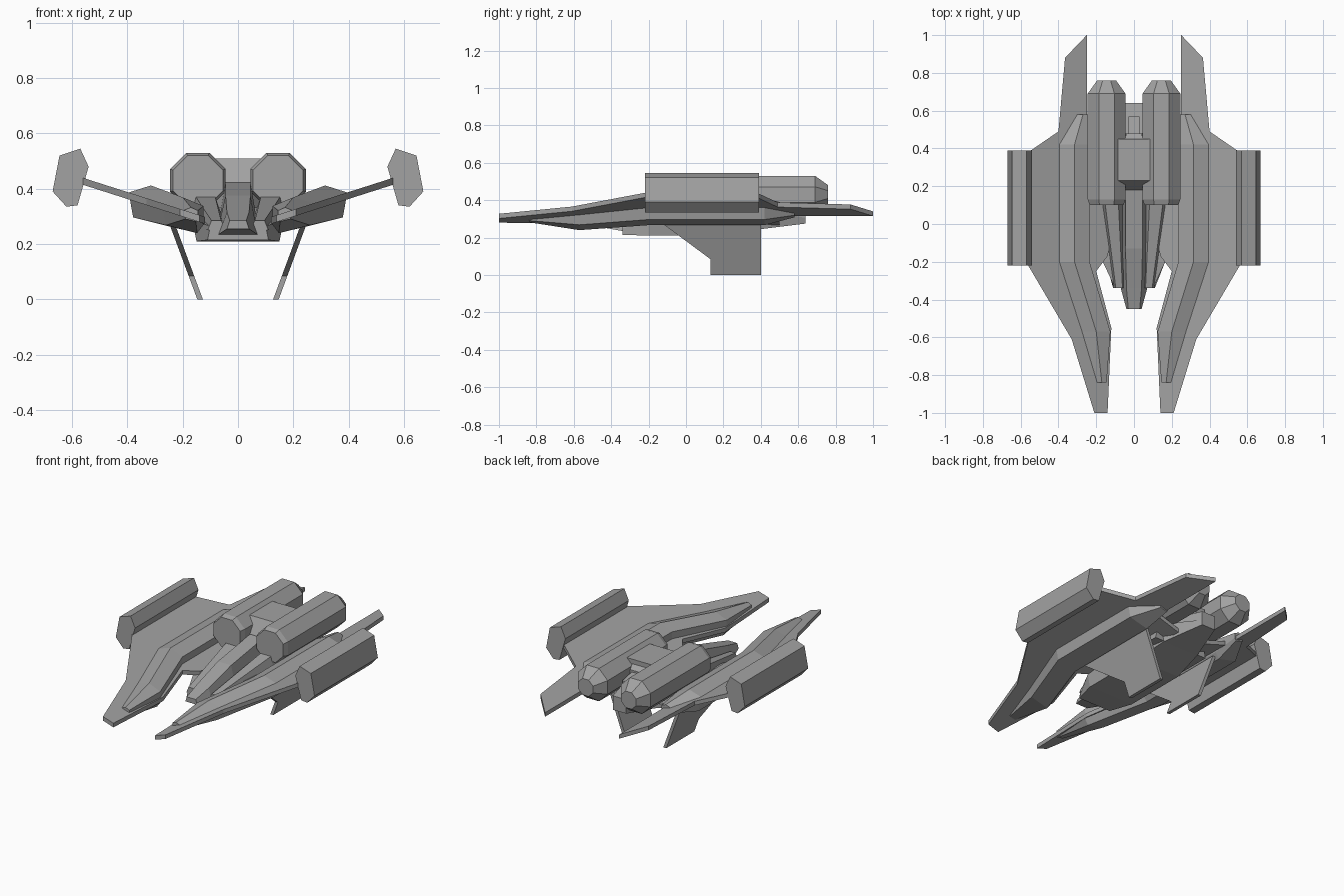
import bpy
import bmesh
from math import cos, sin, pi

default_cube = bpy.data.objects.get("Cube")
if default_cube:
    bpy.data.objects.remove(default_cube, do_unlink=True)

# One flat grey for the whole craft
grey = (.36, .36, .36, 1)
hull_grey = bpy.data.materials.new("hull grey")
hull_grey.use_nodes = True
hull_grey.diffuse_color = grey
shader = hull_grey.node_tree.nodes["Principled BSDF"]
shader.inputs["Base Color"].default_value = grey


def skin(name, rings, mirrored):
    """Join matching rings of points into a closed, flat faced part."""
    bm = bmesh.new()
    loops = [[bm.verts.new(point) for point in ring] for ring in rings]
    for near, far in zip(loops, loops[1:]):
        for i in range(len(near)):
            bm.faces.new((near[i - 1], near[i], far[i], far[i - 1]))
    bm.faces.new(loops[0])
    bm.faces.new(loops[-1])
    bmesh.ops.recalc_face_normals(bm, faces=bm.faces)
    mesh = bpy.data.meshes.new(name)
    bm.to_mesh(mesh)
    bm.free()
    mesh.materials.append(hull_grey)
    part = bpy.data.objects.new(name, mesh)
    bpy.context.collection.objects.link(part)
    if mirrored:
        modifier = part.modifiers.new("Mirror", "MIRROR")
        modifier.use_mirror_merge = False


def wing_height(x):
    """Height of the tilted upper wing surface."""
    return .26 + x * .32


def octagon(y, radius):
    """Engine cross-section, flat side up; radius reaches the flats."""
    corners = [pi / 8 + k * pi / 4 for k in range(8)]
    reach = radius / cos(pi / 8)
    return [(.145 + reach * cos(a), y, .43 + reach * sin(a)) for a in corners]


def hull_section(y, centre, width, depth):
    """Six sided cross-section that follows the wing tilt."""
    shape = [(-1, -.4), (-1, .5), (0, .6), (1, 0), (.8, -1), (-.7, -.9)]
    xs = [centre + u * width for u, v in shape]
    return [(x, y, wing_height(x) + v * depth) for x, (u, v) in zip(xs, shape)]


def intake_section(y, width, top):
    """Cross-section with a sloping outer cheek and a flat roof."""
    floor, inner = .25, .04
    return [(inner, y, floor), (inner + width, y, floor),
            (inner + width * .8, y, top), (inner + width * .3, y, top)]


def trapezoid(y, low, high, bottom, top):
    """Symmetrical cross-section from lower and upper half widths."""
    return [(-low, y, bottom), (low, y, bottom), (high, y, top), (-high, y, top)]


def central_part(name, stations):
    skin(name, [trapezoid(*station) for station in stations], False)


def paired_part(name, section, stations):
    skin(name, [section(*station) for station in stations], True)


# Swept wings with forward prongs and rear strakes
wing_outline = [(.14, -1), (.21, -1), (.33, -.61), (.56, -.22), (.56, .38),
                (.4, .49), (.365, .88), (.25, 1), (.25, .5), (.1, .5),
                (.1, 0), (.14, -.17), (.2, -.25), (.12, -.55)]


def wing_layer(drop):
    return [(x, y, wing_height(x) - drop) for x, y in wing_outline]


paired_part("wing", wing_layer, [(0,), (.025,)])

# Long pods on the wing tips
pod_profile = [(.57, .545), (.645, .52), (.67, .39), (.62, .335), (.58, .34), (.54, .48)]


def pod_section(y):
    return [(x, y, z) for x, z in pod_profile]


paired_part("tip_pod", pod_section, [(-.22,), (.39,)])

# Faceted hulls running along the wings
paired_part("wing_hull", hull_section, [
    (-.84, .17, .025, .03),
    (-.57, .2, .075, .075),
    (-.2, .315, .08, .085),
    (.42, .315, .08, .085),
    (.58, .27, .03, .035),
])

# Twin engines with tapered ends
paired_part("engine", octagon, [(.1, .09), (.13, .1), (.69, .1), (.76, .05)])

# Lower fins leaning inward
fin_profile = [(-.14, .285), (.13, .085), (.13, 0), (.4, 0), (.4, .285)]


def fin_side(offset):
    return [(.137 + offset + z * .37, y, z) for y, z in fin_profile]


paired_part("lower_fin", fin_side, [(-.01,), (.01,)])

# Belly tapering to the tail
central_part("belly", [
    (-.34, .11, .1, .215, .265),
    (-.2, .15, .165, .21, .285),
    (.2, .15, .17, .21, .31),
    (.4, .12, .14, .245, .35),
    (.64, .045, .045, .275, .305),
])

# Intakes beside the cockpit
paired_part("intake", intake_section, [(-.34, .07, .285), (.1, .14, .37), (.4, .14, .37)])

# Cockpit with a narrow nose
central_part("cockpit", [
    (-.45, .04, .03, .255, .285),
    (-.34, .07, .04, .235, .315),
    (-.13, .075, .045, .24, .375),
    (.2, .075, .045, .24, .425),
])

# Spine between the engines, stepping down to the tail
base = .33
central_part("spine_block", [
    (.18, .045, .045, base, .425),
    (.23, .085, .085, base, .51),
    (.45, .085, .085, base, .51),
])
central_part("spine_step", [(.44, .05, .05, base, .49), (.48, .05, .04, base, .46)])
central_part("spine_vent", [(.47, .03, .03, base, .45), (.57, .03, .03, base, .43)])
central_part("tail_block", [(.4, .1, .08, .29, .4), (.64, .045, .045, .28, .36)])
